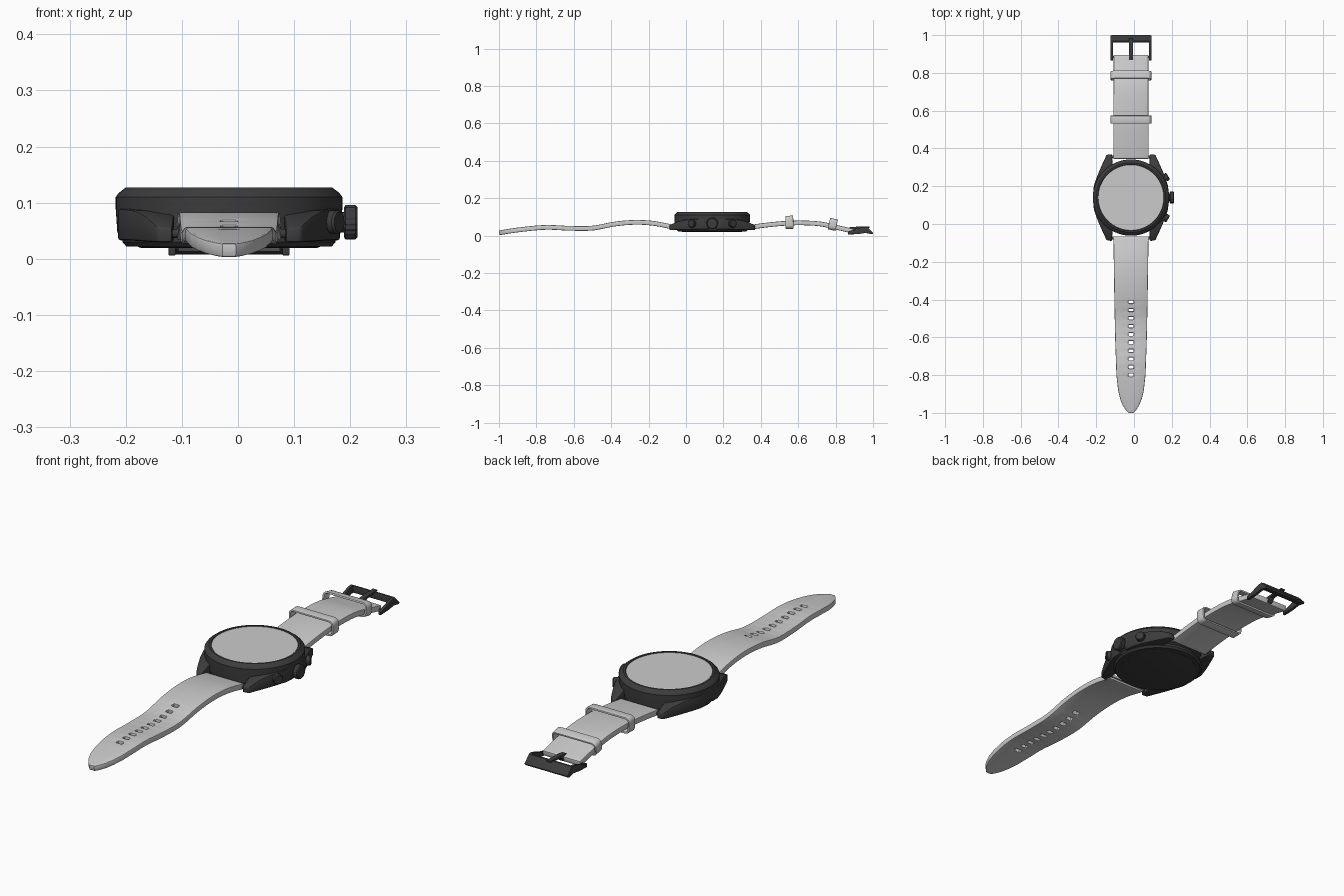
import bpy, bmesh, math
from mathutils import Vector, Matrix

if "Cube" in bpy.data.objects:
    bpy.data.objects.remove(bpy.data.objects["Cube"])

CX, CY = -0.016, 0.14          # centre of the watch case
dark = bpy.data.materials.new("dark_metal")
dark.diffuse_color = (0.045, 0.045, 0.045, 1)
dark.use_nodes = True
dark.node_tree.nodes["Principled BSDF"].inputs["Base Color"].default_value = dark.diffuse_color


def finish(name, bm, loc=(0, 0, 0), mat=None, bevel=0, rot=None):
    bmesh.ops.recalc_face_normals(bm, faces=bm.faces)
    me = bpy.data.meshes.new(name)
    bm.to_mesh(me)
    bm.free()
    ob = bpy.data.objects.new(name, me)
    bpy.context.collection.objects.link(ob)
    ob.location = loc
    if rot:
        ob.rotation_euler = rot
    if mat:
        me.materials.append(mat)
    if bevel:
        add_bevel(ob, bevel)
    return ob


def add_bevel(ob, width):
    b = ob.modifiers.new("bevel", "BEVEL")
    b.width, b.segments, b.angle_limit = width, 2, math.radians(50)
    b.use_clamp_overlap = False


def mirror(ob, x=True, y=False):
    m = ob.modifiers.new("mirror", "MIRROR")
    m.use_axis = (x, y, False)
    m.use_clip = m.use_mirror_merge = False


def lathe(name, profile, loc, mat=None, n=96, direction=(0, 0, 1), ridge=0.0):
    """Revolve (radius, height) points about a direction; ridge gives knurling."""
    bm = bmesh.new()
    rot = Vector(direction).to_track_quat('Z', 'Y').to_matrix()
    rings = []
    for r, h in profile:
        rings.append([bm.verts.new(rot @ Vector((
            (r - ridge * (i // 2 % 2)) * math.cos(math.tau * i / n),
            (r - ridge * (i // 2 % 2)) * math.sin(math.tau * i / n), h))) for i in range(n)])
    for a, b in zip(rings, rings[1:]):
        for i in range(n):
            j = (i + 1) % n
            bm.faces.new((a[i], a[j], b[j], b[i]))
    bm.faces.new(rings[0])
    bm.faces.new(rings[-1])
    return finish(name, bm, loc, mat)


def side_plate(name, yz, x0, x1, mat, bevel):
    """Extrude a side profile between two x positions."""
    bm = bmesh.new()
    f = bm.faces.new([bm.verts.new((x0, y, z)) for y, z in yz])
    ext = bmesh.ops.extrude_face_region(bm, geom=[f])
    bmesh.ops.translate(bm, vec=(x1 - x0, 0, 0),
                        verts=[v for v in ext["geom"] if isinstance(v, bmesh.types.BMVert)])
    return finish(name, bm, (CX, 0, 0), mat, bevel)


def linear(pts, t):
    for (a, va), (b, vb) in zip(pts, pts[1:]):
        if t <= b:
            return va + (vb - va) * (t - a) / (b - a)
    return pts[-1][1]


def smooth(pts, t):
    """Hermite interpolation through (position, value) points."""
    n = len(pts)
    slope = lambda i: ((pts[min(i + 1, n - 1)][1] - pts[max(i - 1, 0)][1]) /
                       (pts[min(i + 1, n - 1)][0] - pts[max(i - 1, 0)][0]))
    i = next((k for k in range(n - 1) if t <= pts[k + 1][0]), n - 2)
    (a, va), (b, vb) = pts[i], pts[i + 1]
    d, u = b - a, (t - a) / (b - a)
    return ((2*u**3 - 3*u*u + 1) * va + (u**3 - 2*u*u + u) * d * slope(i)
            + (3*u*u - 2*u**3) * vb + (u**3 - u*u) * d * slope(i + 1))


def strap(name, heights, widths, holes=()):
    start, end = heights[0][0], heights[-1][0]
    cuts = [(h - 0.008, h + 0.008) for h in holes]
    ys = [start + (end - start) * i / 40 for i in range(41)]
    ys = [y for y in ys if not any(a - 0.006 < y < b + 0.006 for a, b in cuts)]
    ys += [w[0] for w in widths if w[0] not in ys and w[0] < -0.85]
    ys = sorted(set(round(y, 4) for y in ys + [e for c in cuts for e in c]))
    bm = bmesh.new()
    rows = []
    for y in ys:
        w, z = linear(widths, y), smooth(heights, y)
        h = min(0.014, 0.3 * w)
        rows.append([bm.verts.new((x, y, z)) for x in (-w, -h, h, w)])
    for k, (a, b) in enumerate(zip(rows, rows[1:])):
        mid = (ys[k] + ys[k + 1]) / 2
        for i in range(3):
            if i == 1 and any(c0 < mid < c1 for c0, c1 in cuts):
                continue
            bm.faces.new((a[i], a[i + 1], b[i + 1], b[i]))
    ob = finish(name, bm, (CX, 0, 0))
    s = ob.modifiers.new("thickness", "SOLIDIFY")
    s.thickness, s.offset = 0.025, 0
    add_bevel(ob, 0.004)


def keeper(name, y, z, half_height, tilt):
    """Rounded loop around the strap."""
    bm = bmesh.new()
    hw, r, loop = 0.104, 0.016, []
    for q, (sx, sz) in enumerate(((1, 1), (-1, 1), (-1, -1), (1, -1))):
        for k in range(6):
            a = math.pi / 2 * (q + k / 5)
            loop.append((sx * (hw - r) + r * math.cos(a), sz * (half_height - r) + r * math.sin(a)))
    rows = [[bm.verts.new((px, d, pz)) for px, pz in loop] for d in (-0.021, 0.021)]
    for i in range(len(loop)):
        j = (i + 1) % len(loop)
        bm.faces.new((rows[0][i], rows[0][j], rows[1][j], rows[1][i]))
    ob = finish(name, bm, (CX, y, z), rot=(tilt, 0, 0))
    s = ob.modifiers.new("thickness", "SOLIDIFY")
    s.thickness, s.offset = 0.008, 0
    add_bevel(ob, 0.002)


# Case, back plate and screen
lathe("case", [(0.165, 0.022), (0.183, 0.022), (0.190, 0.030), (0.190, 0.040), (0.199, 0.046),
               (0.202, 0.090), (0.202, 0.110), (0.197, 0.117), (0.184, 0.127), (0.176, 0.127),
               (0.172, 0.122)], (CX, CY, 0), dark)
lathe("back_plate", [(0.155, 0.019), (0.162, 0.021), (0.162, 0.03)], (CX, CY, 0), dark)
lathe("screen", [(0.1735, 0.118), (0.1735, 0.1245), (0.172, 0.1255)], (CX, CY, 0))

# Four lugs, sloping down towards the strap
bm = bmesh.new()
outline = [(0.10, 0.02), (0.198, 0.02), (0.197, 0.06), (0.184, 0.10), (0.168, 0.14), (0.148, 0.185),
           (0.129, 0.226), (0.101, 0.230), (0.098, 0.185), (0.098, 0.14)]
top_z = [(0, 0.09), (0.13, 0.088), (0.19, 0.074), (0.24, 0.050)]
low = [bm.verts.new((x, y, 0.033 - 0.03 * max(0, y - 0.1))) for x, y in outline]
high = [bm.verts.new((x, y, linear(top_z, y))) for x, y in outline]
bm.faces.new(low)
bm.faces.new(high)
for i in range(len(outline)):
    j = (i + 1) % len(outline)
    bm.faces.new((low[i], low[j], high[j], high[i]))
bmesh.ops.triangulate(bm, faces=[f for f in bm.faces if len(f.verts) > 4])
lugs = finish("lugs", bm, (CX, CY, 0), dark, 0.005)
mirror(lugs, True, True)

# Spring bars between the lugs
for label, y in (("front", -0.215), ("back", 0.215)):
    lathe(label + "_spring_bar", [(0.008, -0.11), (0.008, 0.11)], (CX, CY + y, 0.045),
          dark, 16, (1, 0, 0))

# Crown and two push buttons
lathe("crown_stem", [(0.018, 0.18), (0.018, 0.21)], (CX, CY, 0.065), dark, 24, (1, 0, 0))
lathe("crown", [(0.027, 0.205), (0.031, 0.208), (0.031, 0.225), (0.027, 0.229)],
      (CX, CY, 0.065), dark, 72, (1, 0, 0), 0.0015)
for label, s in (("upper", 1), ("lower", -1)):
    d = (math.cos(math.radians(30)), s * math.sin(math.radians(30)), 0)
    lathe(label + "_button", [(0.014, 0.17), (0.014, 0.208), (0.021, 0.208), (0.021, 0.223),
                              (0.018, 0.227)], (CX, CY, 0.065), dark, 32, d)

# Straps
strap("long_strap",
      [(-0.999, 0.015), (-0.9, 0.030), (-0.75, 0.044), (-0.62, 0.039), (-0.5, 0.040), (-0.38, 0.062),
       (-0.27, 0.071), (-0.17, 0.065), (-0.068, 0.045)],
      [(-0.999, 0.012), (-0.985, 0.026), (-0.96, 0.043), (-0.925, 0.057), (-0.88, 0.068),
       (-0.8, 0.077), (-0.6, 0.084), (-0.4, 0.088), (-0.068, 0.093)],
      [-0.412 - 0.0431 * i for i in range(10)])
strap("buckle_strap",
      [(0.346, 0.045), (0.42, 0.055), (0.52, 0.065), (0.62, 0.068), (0.72, 0.062), (0.80, 0.045),
       (0.892, 0.024)],
      [(0.346, 0.093), (0.892, 0.092)])
keeper("fixed_keeper", 0.785, 0.060, 0.027, -0.22)
keeper("loose_keeper", 0.553, 0.071, 0.031, 0.03)

# Buckle: two arms, end bar, hinge pin and tongue
arms = side_plate("buckle_arms", [(0.866, 0.006), (0.866, 0.022), (0.90, 0.030), (0.945, 0.046),
                                  (0.965, 0.048), (0.998, 0.014), (0.995, 0.007), (0.96, 0.014),
                                  (0.92, 0.008)], 0.095, 0.108, dark, 0.002)
mirror(arms)
side_plate("buckle_bar", [(0.962, 0.016), (0.962, 0.047), (0.970, 0.046), (1.0, 0.014), (0.996, 0.007)],
           -0.104, 0.104, dark, 0.002)
lathe("buckle_pin", [(0.006, -0.1), (0.006, 0.1)], (CX, 0.884, 0.022), dark, 16, (1, 0, 0))
side_plate("buckle_tongue", [(0.872, 0.030), (0.872, 0.044), (0.90, 0.047), (0.982, 0.050),
                             (0.982, 0.042), (0.91, 0.036), (0.895, 0.016), (0.88, 0.016)],
           -0.011, 0.011, dark, 0.002)

# Bake modifiers and shade smoothly with crisp edges
bpy.ops.object.select_all(action='SELECT')
bpy.context.view_layer.objects.active = lugs
bpy.ops.object.convert(target='MESH')
bpy.ops.object.shade_smooth_by_angle(angle=math.radians(32))
